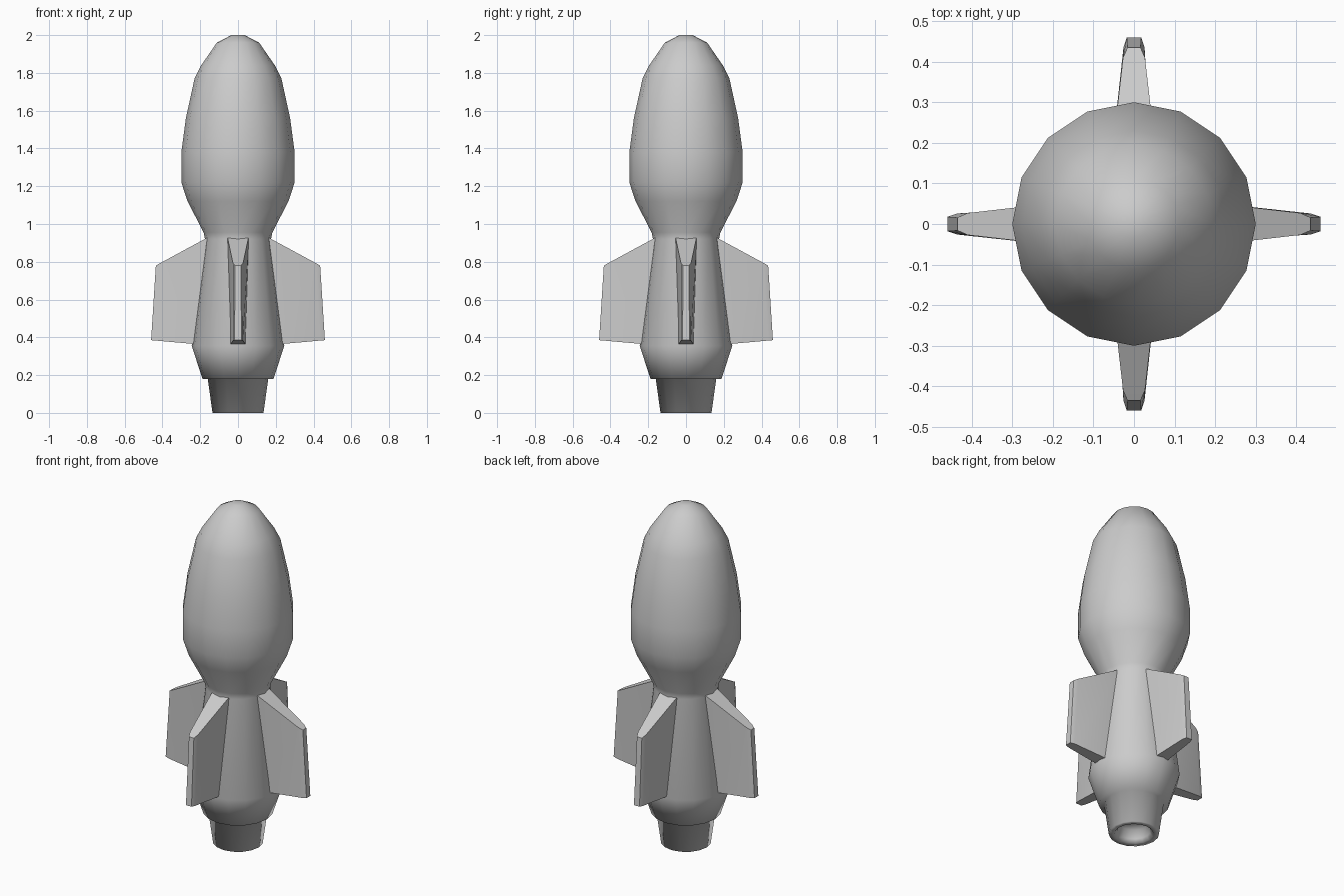
import bpy
import bmesh
import math

cube = bpy.data.objects.get("Cube")
if cube:
    bpy.data.objects.remove(cube, do_unlink=True)

SIDES = 16


def make_material(name, rgb):
    mat = bpy.data.materials.new(name)
    mat.use_nodes = True
    color = (*rgb, 1.0)
    mat.diffuse_color = color
    mat.node_tree.nodes["Principled BSDF"].inputs["Base Color"].default_value = color
    return mat


grey = make_material("plain grey", (0.6, 0.6, 0.6))


def finish(bm, name, angle):
    bmesh.ops.recalc_face_normals(bm, faces=bm.faces)
    mesh = bpy.data.meshes.new(name)
    bm.to_mesh(mesh)
    bm.free()
    mesh.materials.append(grey)
    obj = bpy.data.objects.new(name, mesh)
    bpy.context.collection.objects.link(obj)
    bpy.ops.object.select_all(action="DESELECT")
    obj.select_set(True)
    bpy.context.view_layer.objects.active = obj
    bpy.ops.object.shade_smooth_by_angle(angle=math.radians(angle))
    return obj


def lathe(name, profile):
    """Revolve (radius, height) points about z and close both ends."""
    bm = bmesh.new()
    rings = []
    for r, z in profile:
        turns = [math.tau * i / SIDES for i in range(SIDES)]
        rings.append([bm.verts.new((r * math.cos(a), r * math.sin(a), z)) for a in turns])
    for low, high in zip(rings, rings[1:]):
        for i in range(SIDES):
            j = (i + 1) % SIDES
            bm.faces.new((low[i], low[j], high[j], high[i]))
    for ring, z in ((rings[0], profile[0][1]), (rings[-1], profile[-1][1])):
        centre = bm.verts.new((0, 0, z))
        for i in range(SIDES):
            bm.faces.new((ring[i], ring[(i + 1) % SIDES], centre))
    return finish(bm, name, 180)


# Hull with hollow nozzle, flared skirt, waist and rounded nose
lathe("hull", [
    (0.08, 0.07), (0.09, 0.02), (0.105, 0.0), (0.135, 0.0), (0.16, 0.18),
    (0.188, 0.18), (0.245, 0.355), (0.175, 0.92), (0.182, 0.955),
    (0.267, 1.12), (0.3, 1.22), (0.3, 1.38), (0.276, 1.56),
    (0.23, 1.77), (0.195, 1.84), (0.112, 1.96), (0.035, 2.0),
])

# Fin sections from root to tip:
# top radius, top height, top half width, bottom radius, bottom height, bottom half width
FIN = [
    (0.14, 0.94, 0.058, 0.18, 0.36, 0.042),
    (0.41, 0.794, 0.027, 0.435, 0.383, 0.026),
    (0.435, 0.78, 0.016, 0.46, 0.385, 0.018),
]


def make_fin(name, turn):
    bm = bmesh.new()
    loops = []
    for rt, zt, wt, rb, zb, wb in FIN:
        corners = ((rt, -wt, zt), (rt, wt, zt), (rb, wb, zb), (rb, -wb, zb))
        loops.append([bm.verts.new(c) for c in corners])
    for a, b in zip(loops, loops[1:]):
        for i in range(4):
            j = (i + 1) % 4
            bm.faces.new((a[i], a[j], b[j], b[i]))
    bm.faces.new(loops[0])
    bm.faces.new(loops[-1])
    fin = finish(bm, name, 40)
    fin.rotation_euler.z = turn


# Four fins at quarter turns
for i, side in enumerate(("left", "back", "right", "front")):
    make_fin(side + "_fin", i * math.pi / 2)
